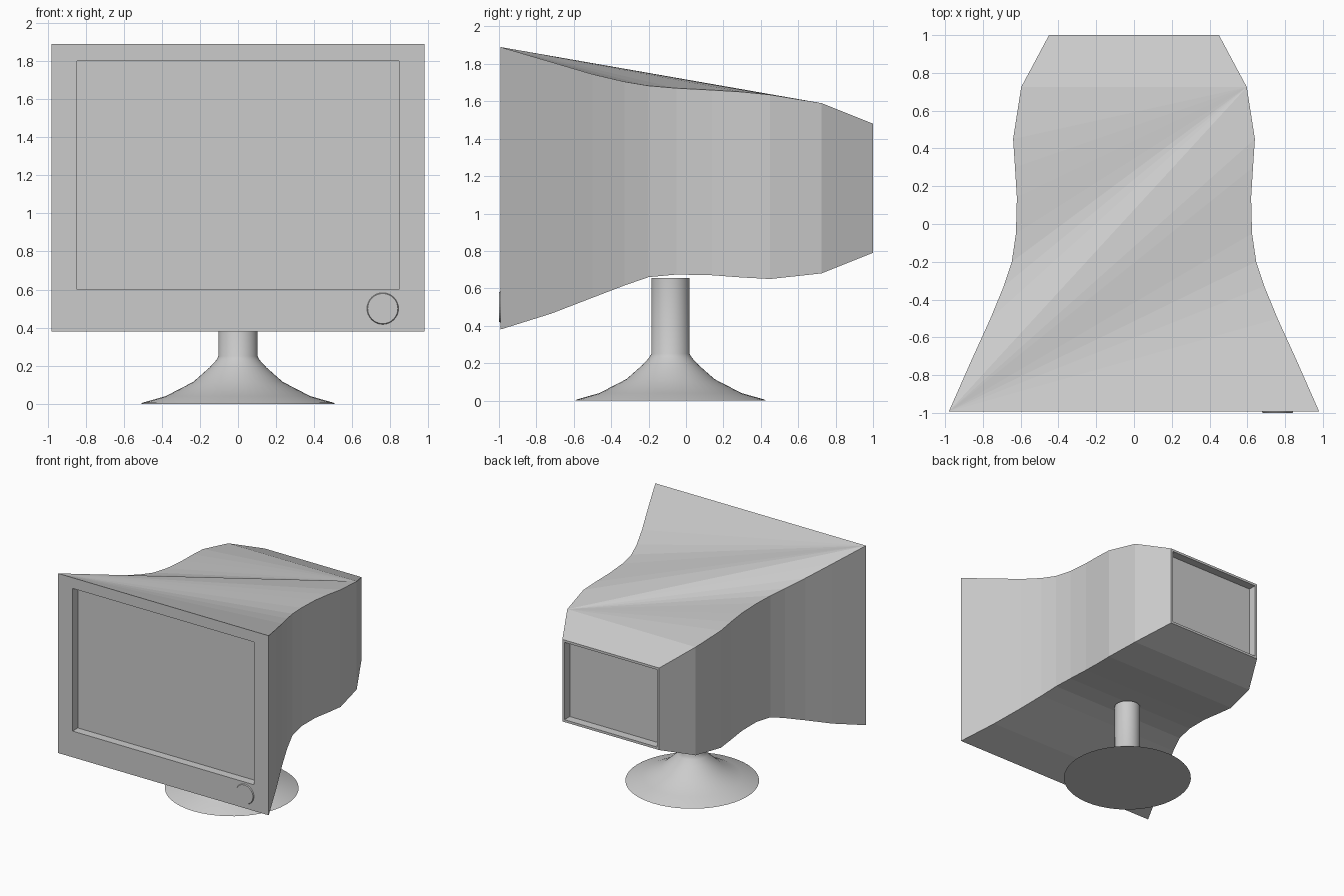
import bpy, bmesh, math
from mathutils import Matrix

if "Cube" in bpy.data.objects:
    bpy.data.objects.remove(bpy.data.objects["Cube"])

FRONT, BACK = -0.992, 1.0

# Housing stations, front to back: y, half width, bottom z, top z
stations = [
    (FRONT, 0.98, 0.38, 1.89),
    (-0.72, 0.86, 0.465, 1.81),
    (-0.50, 0.76, 0.55, 1.745),
    (-0.33, 0.69, 0.615, 1.705),
    (-0.20, 0.647, 0.66, 1.683),
    (-0.05, 0.625, 0.674, 1.67),
    (0.14, 0.62, 0.67, 1.66),
    (0.30, 0.63, 0.658, 1.65),
    (0.45, 0.64, 0.65, 1.635),
    (0.725, 0.597, 0.68, 1.59),
    (BACK, 0.45, 0.79, 1.48),
]


def new_object(name, bm):
    bmesh.ops.recalc_face_normals(bm, faces=bm.faces)
    mesh = bpy.data.meshes.new(name)
    bm.to_mesh(mesh)
    bm.free()
    ob = bpy.data.objects.new(name, mesh)
    bpy.context.collection.objects.link(ob)
    return ob


def rect(bm, y, half, z0, z1):
    return [bm.verts.new(p) for p in
            ((-half, y, z0), (half, y, z0), (half, y, z1), (-half, y, z1))]


def join_rings(bm, a, b):
    for i in range(4):
        j = (i + 1) % 4
        bm.faces.new((a[i], a[j], b[j], b[i]))


# Housing shell
bm = bmesh.new()
rings = [rect(bm, *s) for s in stations]
for a, b in zip(rings, rings[1:]):
    bm.faces.new((a[0], a[1], b[1], b[0]))      # underside
    bm.faces.new((a[1], a[2], b[2], b[1]))      # right wall
    bm.faces.new((a[3], a[0], b[0], b[3]))      # left wall
# Top panel: two fans meeting on a diagonal, then the sloped rear strip
top = rings[:-1]
front_left, back_right = top[0][3], top[-1][2]
for a, b in zip(top, top[1:]):
    bm.faces.new((front_left, a[2], b[2]))
    bm.faces.new((back_right, b[3], a[3]))
bm.faces.new((rings[-2][3], rings[-2][2], rings[-1][2], rings[-1][3]))
# Recessed screen at the front and recessed panel at the back
for outer, y, depth, half, z0, z1 in (
        (rings[0], FRONT, 0.07, 0.845, 0.60, 1.80),
        (rings[-1], BACK, -0.07, 0.43, 0.81, 1.46)):
    lip = rect(bm, y, half, z0, z1)
    floor = rect(bm, y + depth, half, z0, z1)
    join_rings(bm, outer, lip)
    join_rings(bm, lip, floor)
    bm.faces.new(floor)
new_object("monitor_housing", bm)

# Power button
bm = bmesh.new()
bmesh.ops.create_cone(
    bm, cap_ends=True, segments=32, radius1=0.085, radius2=0.079, depth=0.012,
    matrix=Matrix.Translation((0.76, -0.994, 0.50)) @ Matrix.Rotation(math.pi / 2, 4, 'X'))
new_object("power_button", bm)

# Stand: flared foot and post turned from one profile
profile = [(0, 0), (0.51, 0), (0.50, 0.006), (0.38, 0.04), (0.235, 0.115),
           (0.15, 0.19), (0.115, 0.228), (0.102, 0.25), (0.102, 0.655), (0, 0.655)]
bm = bmesh.new()
verts = [bm.verts.new((r, 0, z)) for r, z in profile]
edges = [bm.edges.new(pair) for pair in zip(verts, verts[1:])]
bmesh.ops.spin(bm, geom=verts + edges, cent=(0, 0, 0), axis=(0, 0, 1),
               angle=2 * math.pi, steps=48)
bmesh.ops.remove_doubles(bm, verts=bm.verts, dist=1e-4)
stand = new_object("stand", bm)
stand.location.y = -0.083
bpy.context.view_layer.objects.active = stand
stand.select_set(True)
bpy.ops.object.shade_smooth_by_angle(angle=math.radians(35))
